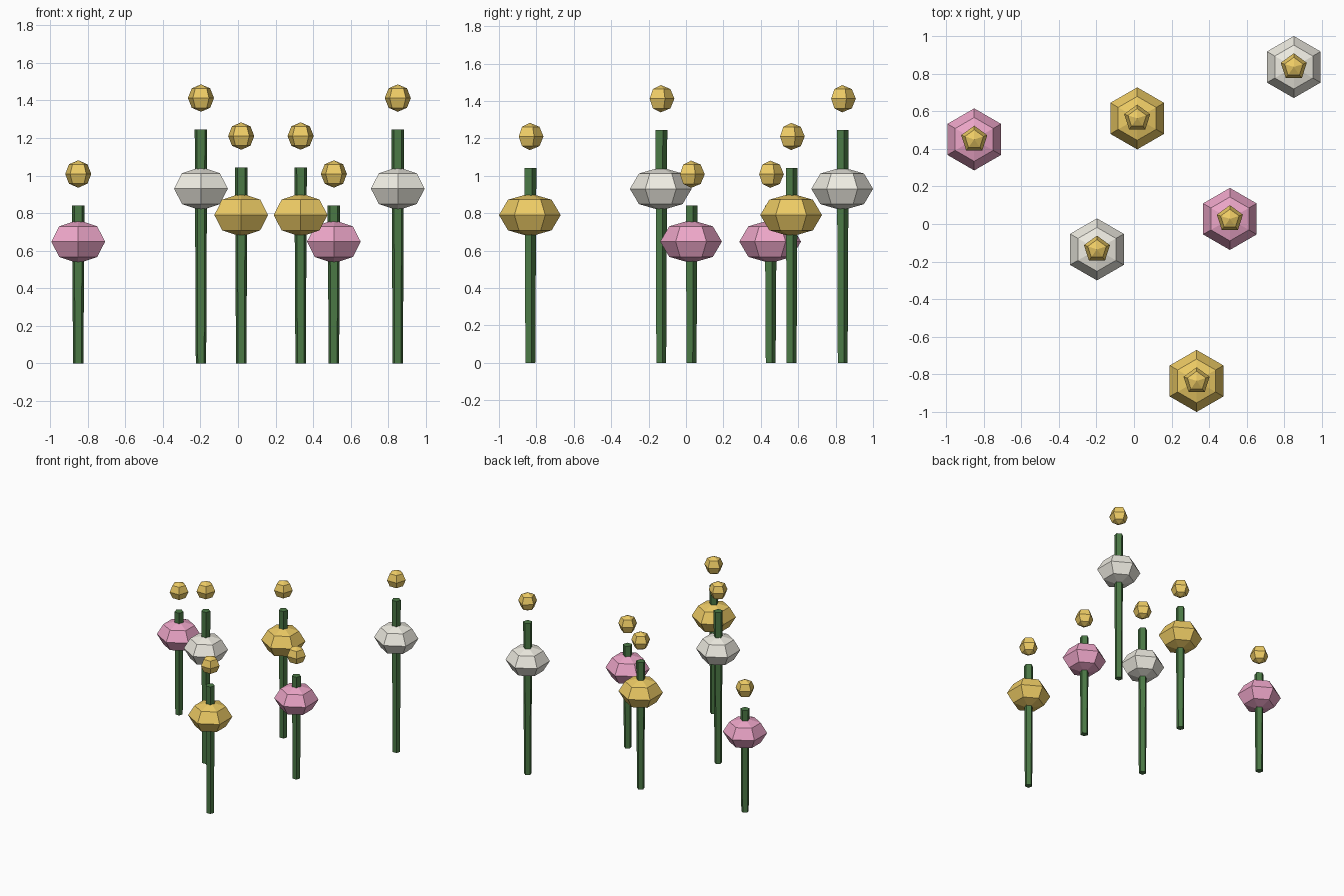
import bpy

if "Cube" in bpy.data.objects:
    bpy.data.objects.remove(bpy.data.objects["Cube"])

def material(name, rgb):
    m = bpy.data.materials.new(name)
    m.diffuse_color = (*rgb, 1)
    m.use_nodes = True
    m.node_tree.nodes["Principled BSDF"].inputs["Base Color"].default_value = m.diffuse_color
    return m

GREEN = material("stem_green", (0.07, 0.19, 0.06))
GOLD = material("gold", (0.85, 0.60, 0.13))
PINK = material("pink", (0.85, 0.38, 0.58))
CREAM = material("cream", (0.86, 0.84, 0.76))

def finish(name, mat):
    ob = bpy.context.object
    ob.name = name
    ob.data.materials.append(mat)
    return ob

def flower(i, x, y, stem_h, head_z, petal):
    # slim five-sided stem, slightly wider at the top
    bpy.ops.mesh.primitive_cone_add(vertices=5, radius1=0.029, radius2=0.035,
                                    depth=stem_h, location=(x, y, stem_h / 2))
    finish(f"stem_{i}", GREEN)
    # squashed six-sided bloom around the stem
    bpy.ops.mesh.primitive_uv_sphere_add(segments=6, ring_count=4, radius=0.165,
                                         location=(x, y, head_z))
    finish(f"bloom_{i}", petal).scale = (1, 1, 0.7)
    # small bud floating above the stem
    bpy.ops.mesh.primitive_uv_sphere_add(segments=5, ring_count=4, radius=0.073,
                                         location=(x, y, stem_h + 0.168))
    finish(f"bud_{i}", GOLD)

# x, y, stem height, bloom height, bloom colour
PLANTS = [
    (-0.85, 0.45, 0.84, 0.648, PINK),
    (0.51, 0.027, 0.84, 0.648, PINK),
    (0.017, 0.562, 1.042, 0.79, GOLD),
    (0.333, -0.835, 1.042, 0.79, GOLD),
    (-0.197, -0.135, 1.244, 0.93, CREAM),
    (0.85, 0.835, 1.244, 0.93, CREAM),
]
for i, plant in enumerate(PLANTS, 1):
    flower(i, *plant)
